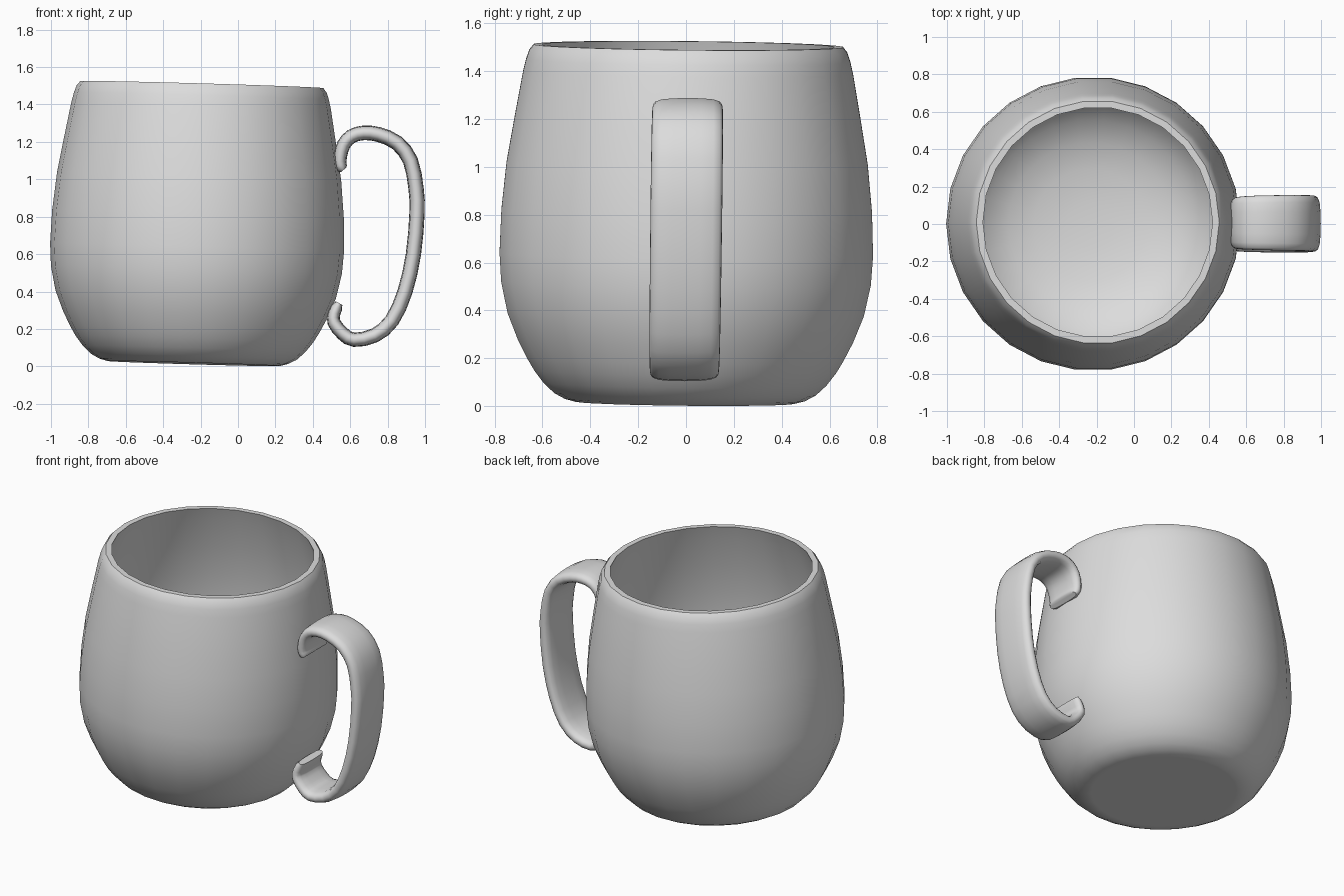
import bpy, bmesh, math
from mathutils import Vector

cube = bpy.data.objects.get("Cube")
if cube:
    bpy.data.objects.remove(cube, do_unlink=True)

GREY = (0.72, 0.72, 0.72, 1)
clay = bpy.data.materials.new("plain_grey")
clay.diffuse_color = GREY
clay.use_nodes = True
clay.node_tree.nodes["Principled BSDF"].inputs["Base Color"].default_value = GREY


def loft(name, rings):
    """Skin closed rings of points into a capped solid."""
    bm = bmesh.new()
    rows = [[bm.verts.new(p) for p in ring] for ring in rings]
    n = len(rows[0])
    for a, b in zip(rows, rows[1:]):
        for i in range(n):
            j = (i + 1) % n
            bm.faces.new((a[i], a[j], b[j], b[i]))
    bm.faces.new(rows[0][::-1])
    bm.faces.new(rows[-1])
    bmesh.ops.recalc_face_normals(bm, faces=bm.faces)
    mesh = bpy.data.meshes.new(name)
    bm.to_mesh(mesh)
    bm.free()
    mesh.materials.append(clay)
    obj = bpy.data.objects.new(name, mesh)
    bpy.context.collection.objects.link(obj)
    bpy.ops.object.select_all(action='DESELECT')
    obj.select_set(True)
    bpy.context.view_layer.objects.active = obj
    bpy.ops.object.shade_smooth_by_angle(angle=math.radians(40))
    return obj


def smooth_path(points, steps):
    """Catmull-Rom curve through the points."""
    p = [points[0]] + points + [points[-1]]
    out = []
    for a, b, c, d in zip(p, p[1:], p[2:], p[3:]):
        for s in range(steps):
            t = s / steps
            out.append(0.5 * (2 * b + (c - a) * t + (2 * a - 5 * b + 4 * c - d) * t ** 2
                              + (3 * b - a - 3 * c + d) * t ** 3))
    return out + [points[-1]]


# Mug body: flat base, outer wall, rim and inner bowl as one turned profile (radius, height)
SIDES = 26
outer = [(.44, 0), (.46, 0), (.505, .012), (.55, .036), (.595, .078), (.635, .13),
         (.665, .18), (.706, .26), (.75, .37), (.778, .5), (.786, .62),
         (.78, .8), (.76, 1.0), (.726, 1.2), (.694, 1.38), (.682, 1.43),
         (.669, 1.468), (.65, 1.492)]
inner = [(.614, 1.492), (.645, 1.40), (.697, 1.2), (.738, 1.0), (.759, .8),
         (.762, .62), (.745, .5), (.705, .37), (.645, .26), (.56, .17),
         (.44, .105), (.3, .068), (.12, .05)]
body = loft("mug_body", [
    [(r * math.cos(math.tau * i / SIDES), r * math.sin(math.tau * i / SIDES), z)
     for i in range(SIDES)] for r, z in outer + inner])
# The mug leans very slightly
body.location = (-.237, -.005, .015)
body.rotation_euler = (-.01, .029, 0)

# Handle: a flat rounded band swept along a hooked path (x, z)
path = [(.564, 1.05), (.548, 1.075), (.547, 1.12), (.565, 1.185), (.607, 1.23),
        (.67, 1.248), (.75, 1.24), (.85, 1.195), (.922, 1.1), (.952, .95),
        (.957, .82), (.938, .6), (.893, .4), (.823, .245), (.73, .165),
        (.62, .142), (.56, .175), (.513, .235), (.515, .285), (.54, .338)]
quarter = [(1, 0), (.97, .4), (.86, .74), (.62, .92), (.3, .985)]
# Mirror the quarter section into a full loop (thickness, width)
half = quarter + [(0, 1)] + [(-u, v) for u, v in quarter[::-1]]
section = half + [(u, -v) for u, v in half[-2:0:-1]]
pts = smooth_path([Vector((x, 0, z)) for x, z in path], 2)
last = len(pts) - 1
rings = []
for k, p in enumerate(pts):
    tangent = (pts[min(k + 1, last)] - pts[max(k - 1, 0)]).normalized()
    normal = Vector((-tangent.z, 0, tangent.x))
    bulge = math.sqrt(max(0, math.sin(math.pi * k / last)))
    thick = (.028 + .013 * bulge) if 0 < k < last else .02
    width = .118 + .032 * bulge
    drift = Vector((0, .012 * (p.z - .7), 0))
    rings.append([p + drift + normal * (u * thick) + Vector((0, v * width, 0))
                  for u, v in section])
loft("handle", rings)
